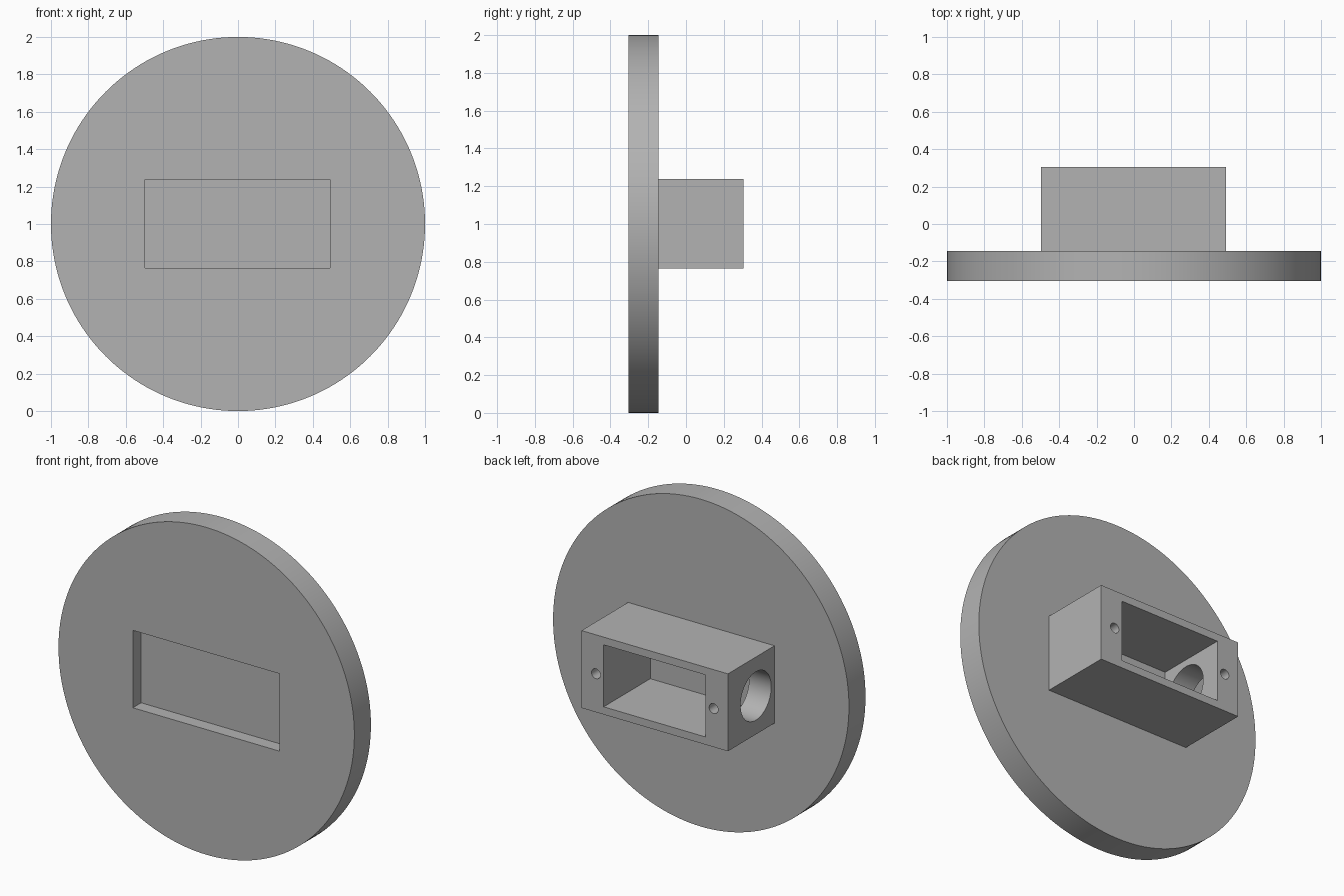
import bpy
from math import pi, radians

cube = bpy.data.objects.get("Cube")
if cube:
    bpy.data.objects.remove(cube, do_unlink=True)

grey = bpy.data.materials.new("plain grey")
grey.use_nodes = True
colour = (0.45, 0.45, 0.45, 1)
grey.diffuse_color = colour
grey.node_tree.nodes["Principled BSDF"].inputs["Base Color"].default_value = colour


def finish(name):
    obj = bpy.context.object
    obj.name = name
    bpy.ops.object.transform_apply(location=True, rotation=True, scale=True)
    obj.data.materials.append(grey)
    return obj


def box(name, x, y, z):
    """Box from (low, high) pairs on each axis."""
    spans = (x, y, z)
    bpy.ops.mesh.primitive_cube_add(size=1, location=[(a + b) / 2 for a, b in spans])
    bpy.context.object.scale = [b - a for a, b in spans]
    return finish(name)


def cylinder(name, radius, length, centre, axis, sides):
    turn = {"x": (0, pi / 2, 0), "y": (pi / 2, 0, 0)}[axis]
    bpy.ops.mesh.primitive_cylinder_add(vertices=sides, radius=radius, depth=length,
                                        location=centre, rotation=turn)
    return finish(name)


def combine(target, other, operation):
    mod = target.modifiers.new(operation.title(), "BOOLEAN")
    mod.operation = operation
    mod.solver = "EXACT"
    mod.object = other
    bpy.context.view_layer.objects.active = target
    bpy.ops.object.modifier_apply(modifier=mod.name)
    bpy.data.objects.remove(other, do_unlink=True)


FRONT, DISC_BACK, BACK = -0.305, -0.145, 0.305
WIDE, TALL = (-0.497, 0.493), (0.765, 1.238)

# Round plate with the housing block fused to its back
mount = cylinder("round_mount", 1, DISC_BACK - FRONT,
                 (0, (FRONT + DISC_BACK) / 2, 1), "y", 160)
combine(mount, box("housing", WIDE, (DISC_BACK - 0.03, BACK), TALL), "UNION")

# Shallow front recess, deep rear pocket
combine(mount, box("front_recess", WIDE, (FRONT - 0.1, FRONT + 0.08), TALL), "DIFFERENCE")
combine(mount, box("rear_pocket", (-0.347, 0.343), (DISC_BACK, BACK + 0.1),
                   (0.812, 1.191)), "DIFFERENCE")

# Cable hole through one side wall
combine(mount, cylinder("cable_hole", 0.148, 0.3, (-0.45, 0.035, 1), "x", 64), "DIFFERENCE")

# Screw holes either side of the pocket
for x in (-0.4, 0.395):
    combine(mount, cylinder("screw_hole", 0.03, 0.24, (x, BACK, 1), "y", 32), "DIFFERENCE")

bpy.ops.object.select_all(action="DESELECT")
mount.select_set(True)
bpy.context.view_layer.objects.active = mount
bpy.ops.object.shade_smooth_by_angle(angle=radians(30))
